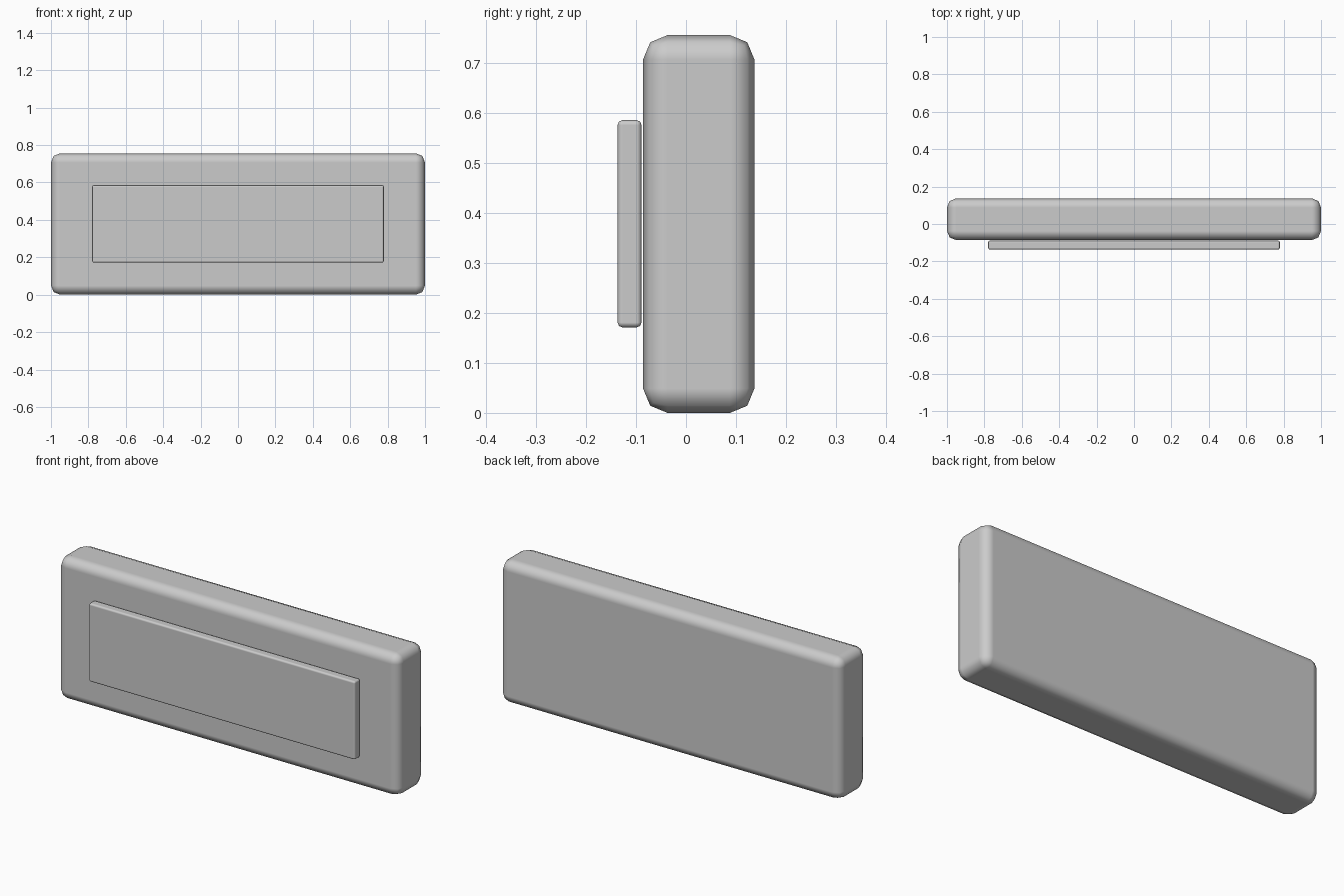
import bpy
from mathutils import Vector

if "Cube" in bpy.data.objects:
    bpy.data.objects.remove(bpy.data.objects["Cube"])


def rounded_box(name, lo, hi, bevel):
    """Box between two corners with a two-step rounded edge."""
    lo, hi = Vector(lo), Vector(hi)
    bpy.ops.mesh.primitive_cube_add(size=1, location=(lo + hi) / 2)
    ob = bpy.context.object
    ob.name = name
    ob.scale = hi - lo
    bpy.ops.object.transform_apply(location=False, rotation=False, scale=True)
    bpy.ops.object.shade_smooth()
    mod = ob.modifiers.new("rounded_edges", "BEVEL")
    mod.width = bevel
    mod.segments = 2
    mod.limit_method = 'NONE'
    mod.harden_normals = True
    return ob


# Main slab
rounded_box("body", (-1, -0.086, 0), (1, 0.137, 0.756), 0.049)

# Thin raised panel floating just off the front
rounded_box("front_panel", (-0.78, -0.137, 0.171), (0.78, -0.089, 0.586), 0.01)
